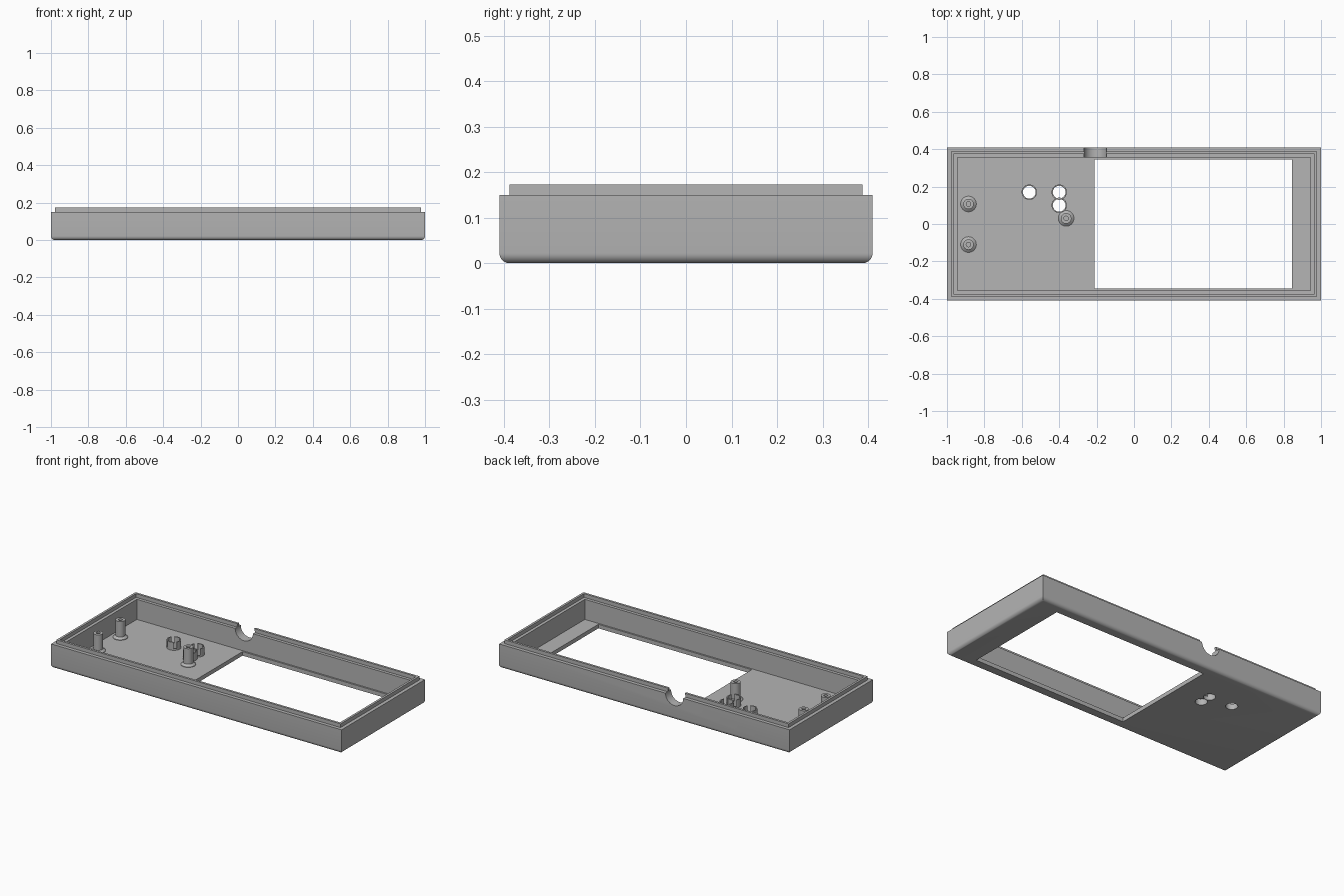
import bpy, bmesh, math
from mathutils import Matrix

cube = bpy.data.objects.get("Cube")
if cube:
    bpy.data.objects.remove(cube, do_unlink=True)

HX, HY = 1.0, 0.41            # half size of the case
FLOOR, RIM, LIP = 0.025, 0.15, 0.173
FILLET = 0.022

grey = bpy.data.materials.new("case grey")
grey.use_nodes = True
COLOUR = (0.46, 0.46, 0.46, 1)
grey.diffuse_color = COLOUR
grey.node_tree.nodes["Principled BSDF"].inputs["Base Color"].default_value = COLOUR


def make_object(name, bm):
    bmesh.ops.recalc_face_normals(bm, faces=bm.faces)
    mesh = bpy.data.meshes.new(name)
    bm.to_mesh(mesh)
    bm.free()
    mesh.materials.append(grey)
    ob = bpy.data.objects.new(name, mesh)
    bpy.context.collection.objects.link(ob)
    return ob


def loft(name, rings, closed):
    """Skin a list of point rings; close into a loop or cap both ends."""
    bm = bmesh.new()
    loops = [[bm.verts.new(p) for p in ring] for ring in rings]
    n = len(loops[0])
    pairs = list(zip(loops, loops[1:]))
    if closed:
        pairs.append((loops[-1], loops[0]))
    for a, b in pairs:
        for i in range(n):
            j = (i + 1) % n
            bm.faces.new((a[i], a[j], b[j], b[i]))
    if not closed:
        bm.faces.new(loops[0])
        bm.faces.new(loops[-1])
    return make_object(name, bm)


def rect(inset, z):
    x, y = HX - inset, HY - inset
    return [(-x, -y, z), (x, -y, z), (x, y, z), (-x, y, z)]


def circle(x, y, r, z, n=32):
    return [(x + r * math.cos(math.tau * i / n), y + r * math.sin(math.tau * i / n), z)
            for i in range(n)]


def box(name, size, matrix):
    bm = bmesh.new()
    bmesh.ops.create_cube(bm, size=1)
    bmesh.ops.scale(bm, vec=size, verts=bm.verts)
    bm.transform(matrix)
    return make_object(name, bm)


def cut(target, cutters):
    for c in cutters:
        mod = target.modifiers.new("cut", 'BOOLEAN')
        mod.operation, mod.solver, mod.object = 'DIFFERENCE', 'EXACT', c
    bpy.context.view_layer.update()
    result = bpy.data.meshes.new_from_object(
        target.evaluated_get(bpy.context.evaluated_depsgraph_get()))
    target.modifiers.clear()
    target.data = result
    for c in cutters:
        bpy.data.objects.remove(c, do_unlink=True)


def smooth(ob):
    bpy.ops.object.select_all(action='DESELECT')
    ob.select_set(True)
    bpy.context.view_layer.objects.active = ob
    bpy.ops.object.shade_smooth_by_angle(angle=math.radians(30))


# Tray: rounded bottom edge, walls, raised lip, inner ledge and floor
steps = 6
profile = []
for i in range(steps + 1):
    a = math.pi / 2 * i / steps
    profile.append((FILLET * (1 - math.sin(a)), FILLET * (1 - math.cos(a))))
profile += [(0, RIM), (0.022, RIM), (0.022, LIP), (0.036, LIP),
            (0.036, RIM), (0.055, RIM), (0.055, FLOOR)]
tray = loft("case_tray", [rect(i, z) for i, z in profile], False)

# Openings: display window, cable notch in the back wall, light holes
lights = [(-0.56, 0.17), (-0.4, 0.17), (-0.4, 0.1)]
window = box("window_cutter", (1.055, 0.69, 0.2), Matrix.Translation((0.3175, 0, 0)))
bm = bmesh.new()
bmesh.ops.create_cone(bm, cap_ends=True, segments=48, radius1=0.061, radius2=0.061, depth=0.2,
                      matrix=Matrix.Translation((-0.207, HY, RIM)) @ Matrix.Rotation(math.pi / 2, 4, 'X'))
notch = make_object("notch_cutter", bm)
holes = [loft("hole_cutter", [circle(x, y, 0.034, z) for z in (-0.1, 0.1)], False)
         for x, y in lights]
cut(tray, [window, notch] + holes)
smooth(tray)

# Slotted light sleeves around the holes
for k, (x, y) in enumerate(lights):
    section = [(0.034, FLOOR - 0.002), (0.041, FLOOR - 0.002), (0.041, 0.075), (0.034, 0.075)]
    sleeve = loft(f"light_sleeve_{k + 1}", [circle(x, y, r, z) for r, z in section], True)
    slots = [box("slot_cutter", (0.12, 0.018, 0.08),
                 Matrix.Translation((x, y, 0.075)) @ Matrix.Rotation(a, 4, 'Z'))
             for a in (math.pi / 4, -math.pi / 4)]
    cut(sleeve, slots)
    smooth(sleeve)

# Screw posts with a flared foot and a blind hole
for k, (x, y) in enumerate([(-0.885, 0.107), (-0.885, -0.11), (-0.363, 0.03)]):
    section = [(0.042, FLOOR - 0.002), (0.042, FLOOR + 0.003), (0.028, FLOOR + 0.014),
               (0.028, 0.135), (0.012, 0.135), (0.012, 0.04)]
    smooth(loft(f"screw_post_{k + 1}", [circle(x, y, r, z) for r, z in section], False))
